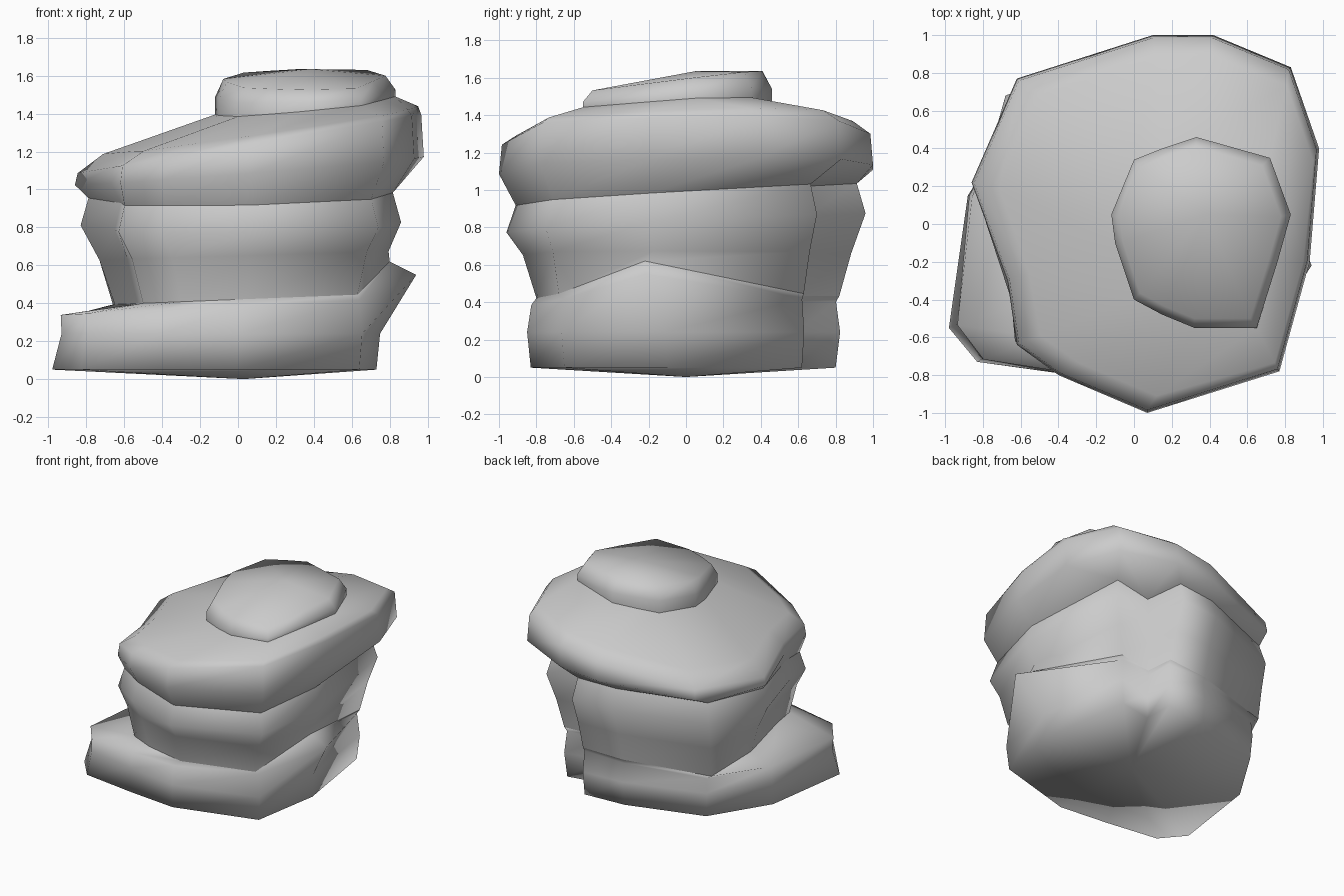
import bpy, bmesh, math

cube = bpy.data.objects.get("Cube")
if cube:
    bpy.data.objects.remove(cube)

clay = bpy.data.materials.new("clay_grey")
clay.use_nodes = True
grey = (0.6, 0.6, 0.6, 1)
clay.diffuse_color = grey
clay.node_tree.nodes["Principled BSDF"].inputs["Base Color"].default_value = grey

# Horizontal outlines, corner by corner from the left front, anticlockwise
BASE = [(-.98, -.55), (-.83, -.73), (-.4, -.79), (0, -.83), (.64, -.65), (.73, -.1),
        (.62, .62), (.35, .57), (.34, .8), (0, .78), (-.6, .6), (-.88, .15)]
WAIST = [(-.53, -.4), (-.5, -.6), (-.3, -.7), (.05, -.8), (.63, -.68), (.74, -.15),
         (.64, .63), (.36, .59), (.34, .82), (0, .8), (-.66, .62), (-.65, .1)]
BELLY = [(-.65, -.4), (-.63, -.62), (-.4, -.77), (.07, -.96), (.74, -.75), (.86, -.2),
         (.75, .7), (.4, .64), (.34, .96), (0, .93), (-.68, .68), (-.83, .15)]
BRIM = [(-.67, -.3), (-.62, -.64), (-.4, -.8), (.07, -1), (.77, -.78), (.93, -.2),
        (.98, .4), (.83, .83), (.42, 1), (.1, 1), (-.62, .77), (-.86, .22)]
CROWN = [(-.1, -.1), (0, -.4), (.15, -.48), (.32, -.55), (.65, -.55), (.76, -.2),
         (.83, .05), (.72, .35), (.33, .46), (.15, .4), (0, .34), (-.12, .05)]


def blend(a, b, t):
    """Outline part of the way from a to b."""
    return [(p[0] + (q[0] - p[0]) * t, p[1] + (q[1] - p[1]) * t) for p, q in zip(a, b)]


def scaled(outline, s):
    """Outline scaled about its own middle."""
    cx = sum(p[0] for p in outline) / len(outline)
    cy = sum(p[1] for p in outline) / len(outline)
    return [(cx + (x - cx) * s, cy + (y - cy) * s) for x, y in outline]


def ring(outline, z, tilt_x=0, tilt_y=0):
    """Outline placed on a tilted plane."""
    return [(x, y, z + tilt_x * x + tilt_y * y) for x, y in outline]


def loft(name, rings, bottom=None, top=None):
    """Skin the rings and close either end with a fan to a point."""
    bm = bmesh.new()
    loops = [[bm.verts.new(co) for co in r] for r in rings]
    count = len(loops[0])
    for low, high in zip(loops, loops[1:]):
        for i in range(count):
            j = (i + 1) % count
            bm.faces.new((low[i], low[j], high[j], high[i]))
    for point, loop in ((bottom, loops[0]), (top, loops[-1])):
        if point:
            tip = bm.verts.new(point)
            for i in range(count):
                j = (i + 1) % count
                corners = (loop[i], loop[j], tip)
                bm.faces.new(corners if point is top else corners[::-1])
    mesh = bpy.data.meshes.new(name)
    bm.to_mesh(mesh)
    bm.free()
    mesh.materials.append(clay)
    obj = bpy.data.objects.new(name, mesh)
    bpy.context.collection.objects.link(obj)
    bpy.ops.object.select_all(action="DESELECT")
    obj.select_set(True)
    bpy.context.view_layer.objects.active = obj
    bpy.ops.object.shade_smooth_by_angle(angle=math.radians(110))
    return obj


# Shared grooves where the coils meet
low_groove = ring(WAIST, .42, .04)
low_groove[5] = (.8, -.22, .62)
high_groove = ring(scaled(BELLY, .95), .97, .03, .06)
crown_seam = ring(CROWN, 1.405, .1, .05)

# Bottom coil: tail end at the left, pinched ridge on the right
lip = ring(blend(BASE, WAIST, .1), .385, .05)
lip[5] = (.94, -.22, .55)
loft("bottom_coil", [
    ring(BASE, .05),
    ring(blend(BASE, BELLY, .15), .24),
    lip,
    low_groove,
], bottom=(.03, 0, 0))

# Middle coil: recessed below, one soft bulge above
loft("middle_coil", [
    low_groove,
    ring(blend(WAIST, BELLY, .45), .65, .03),
    ring(BELLY, .82, .02, .05),
    high_groove,
])

# Upper coil, a tilted overhanging band with a sloping shoulder
loft("upper_coil", [
    high_groove,
    ring(BRIM, 1.09, .08, .01),
    ring(scaled(BRIM, .985), 1.23, .17),
    ring(blend(BRIM, CROWN, .2), 1.29, .15, .02),
    crown_seam,
])

# Rounded cap, off centre and tipped towards the front
loft("cap", [
    crown_seam,
    ring(CROWN, 1.49, .04, .08),
    ring(scaled(CROWN, .9), 1.58, .02, .12),
], top=(.38, .05, 1.635))
